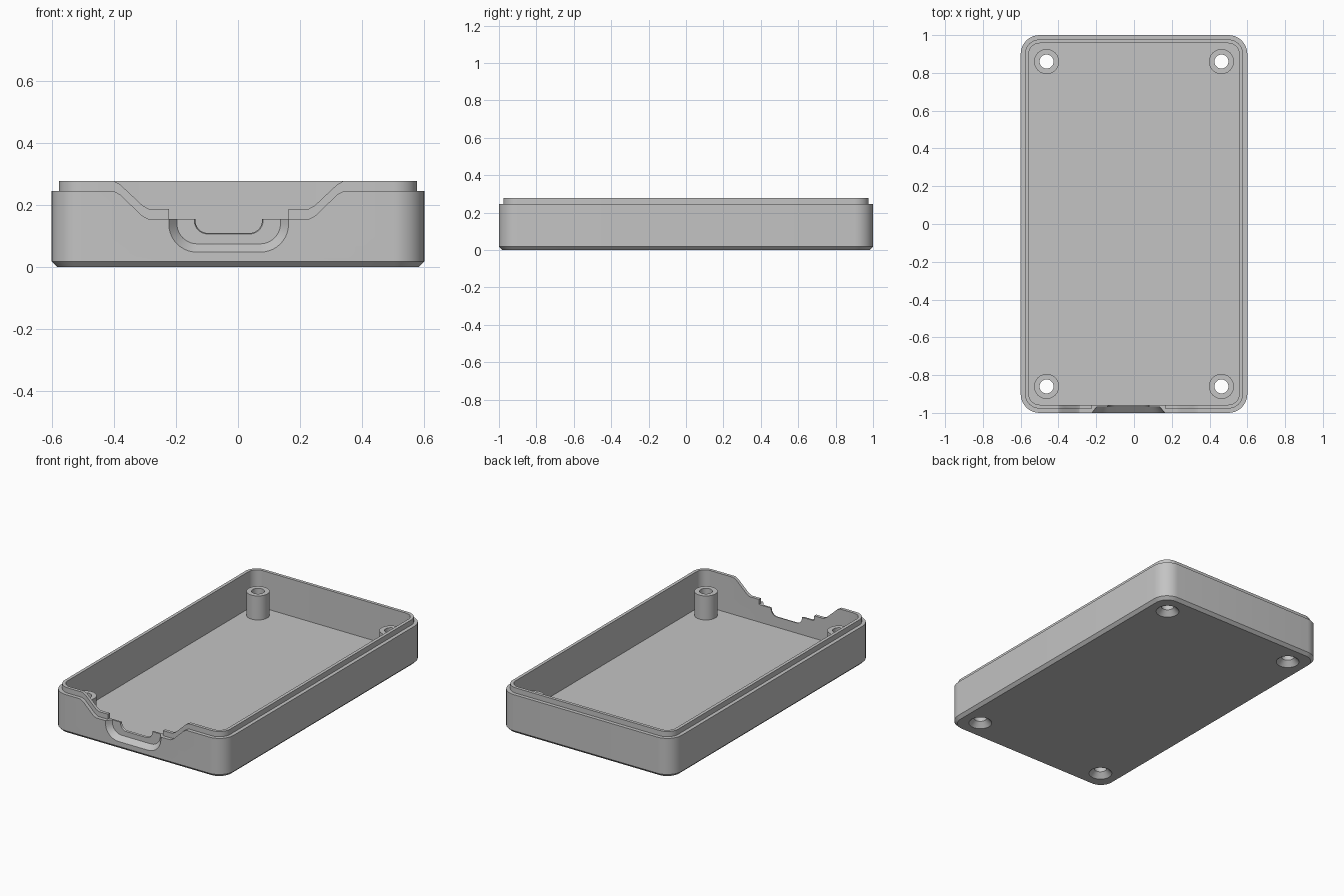
import bpy, bmesh, math
from mathutils import Vector

cube = bpy.data.objects.get("Cube")
if cube:
    bpy.data.objects.remove(cube, do_unlink=True)

grey = bpy.data.materials.new("plain grey")
grey.use_nodes = True
colour = (0.55, 0.55, 0.55, 1)
grey.diffuse_color = colour
grey.node_tree.nodes["Principled BSDF"].inputs["Base Color"].default_value = colour


def loft(name, loops):
    """Closed solid through a stack of loops with equal point counts."""
    bm = bmesh.new()
    rings = [[bm.verts.new(p) for p in loop] for loop in loops]
    n = len(rings[0])
    for a, b in zip(rings, rings[1:]):
        for i in range(n):
            j = (i + 1) % n
            bm.faces.new((a[i], a[j], b[j], b[i]))
    bm.faces.new(rings[0])
    bm.faces.new(rings[-1])
    bmesh.ops.recalc_face_normals(bm, faces=bm.faces)
    mesh = bpy.data.meshes.new(name)
    bm.to_mesh(mesh)
    bm.free()
    mesh.materials.append(grey)
    obj = bpy.data.objects.new(name, mesh)
    bpy.context.collection.objects.link(obj)
    return obj


def combine(target, tool, operation):
    """Apply a boolean and discard the tool."""
    bpy.ops.object.select_all(action='DESELECT')
    bpy.context.view_layer.objects.active = target
    target.select_set(True)
    mod = target.modifiers.new("boolean", 'BOOLEAN')
    mod.operation = operation
    mod.solver = 'EXACT'
    mod.object = tool
    bpy.ops.object.modifier_apply(modifier=mod.name)
    bpy.data.objects.remove(tool, do_unlink=True)


def rounded(x0, x1, y0, y1, r, steps=10):
    """Outline of a rounded rectangle as 2D points."""
    pts = []
    corners = [(x1 - r, y1 - r), (x0 + r, y1 - r), (x0 + r, y0 + r), (x1 - r, y0 + r)]
    for k, (cx, cy) in enumerate(corners):
        for i in range(steps + 1):
            a = math.pi / 2 * (k + i / steps)
            pts.append((cx + r * math.cos(a), cy + r * math.sin(a)))
    return pts


def plan_loop(inset, z):
    w, d = 0.6 - inset, 1 - inset
    return [Vector((x, y, z)) for x, y in rounded(-w, w, -d, d, 0.1 - inset)]


def circle(cx, cy, r, z, n=40):
    return [Vector((cx + r * math.cos(2 * math.pi * i / n),
                    cy + r * math.sin(2 * math.pi * i / n), z)) for i in range(n)]


def front_loop(outline, y):
    return [Vector((x, y, z)) for x, z in outline]


# Tray with chamfered base, outer rim, raised lip and inner floor
RIM, LIP, FLOOR = 0.245, 0.278, 0.045
STEP, WALL = 0.023, 0.043
tray = loft("enclosure_base", [
    plan_loop(0.018, 0), plan_loop(0, 0.018), plan_loop(0, RIM),
    plan_loop(STEP, RIM), plan_loop(STEP, LIP),
    plan_loop(WALL, LIP), plan_loop(WALL, FLOOR)])

# Screw posts with countersunk through holes
for sx in (-1, 1):
    for sy in (-1, 1):
        x, y = sx * 0.463, sy * 0.86
        combine(tray, loft("screw_post", [circle(x, y, 0.066, FLOOR - 0.02),
                                          circle(x, y, 0.066, 0.196)]), 'UNION')
        combine(tray, loft("screw_hole", [circle(x, y, 0.077, -0.01),
                                          circle(x, y, 0.037, 0.032),
                                          circle(x, y, 0.037, 0.3)]), 'DIFFERENCE')

# Sloped dip in the front rim, cut lower on the outside than on the lip
MID = -0.03


def dip(low, high, half_low, half_high):
    slope = (high - low) / (half_high - half_low)
    e = 0.012
    side = [(half_high + e, high), (half_high - e * 0.7, high - slope * e * 0.9),
            (half_low + e * 0.7, low + slope * e * 0.9), (half_low - e, low)]
    right = [(MID + x, z) for x, z in side]
    left = [(MID - x, z) for x, z in reversed(side)]
    return [(MID + half_high + e, 0.4)] + right + left + [(MID - half_high - e, 0.4)]


outer_dip = dip(0.155, RIM, 0.271, 0.358)
lip_dip = dip(0.187, LIP, 0.268, 0.359)
combine(tray, loft("rim_dip", [front_loop(outer_dip, -1.1),
                               front_loop(outer_dip, -1 + STEP)]), 'DIFFERENCE')
combine(tray, loft("lip_dip", [front_loop(lip_dip, -1.1),
                               front_loop(lip_dip, -0.94)]), 'DIFFERENCE')

# Square step through the lip above the port
HALF = 0.193
step = [(MID - HALF, 0.155), (MID + HALF, 0.155), (MID + HALF, 0.4), (MID - HALF, 0.4)]
combine(tray, loft("port_step", [front_loop(step, -1.1),
                                 front_loop(step, -0.94)]), 'DIFFERENCE')


# Tapered plug recess and the port opening behind it
def port(half, bottom, r, y):
    return front_loop(rounded(MID - half, MID + half, bottom, 0.4, r), y)


combine(tray, loft("plug_recess", [port(HALF + 0.008, 0.04, 0.098, -1.01),
                                   port(HALF - 0.026, 0.075, 0.066, -0.968)]), 'DIFFERENCE')
combine(tray, loft("port_opening", [port(0.113, 0.105, 0.045, -0.975),
                                    port(0.105, 0.112, 0.038, -0.95)]), 'DIFFERENCE')

# Smooth the rounded walls, keep the edges crisp
bpy.ops.object.select_all(action='DESELECT')
tray.select_set(True)
bpy.context.view_layer.objects.active = tray
bpy.ops.object.shade_smooth_by_angle(angle=math.radians(25))
